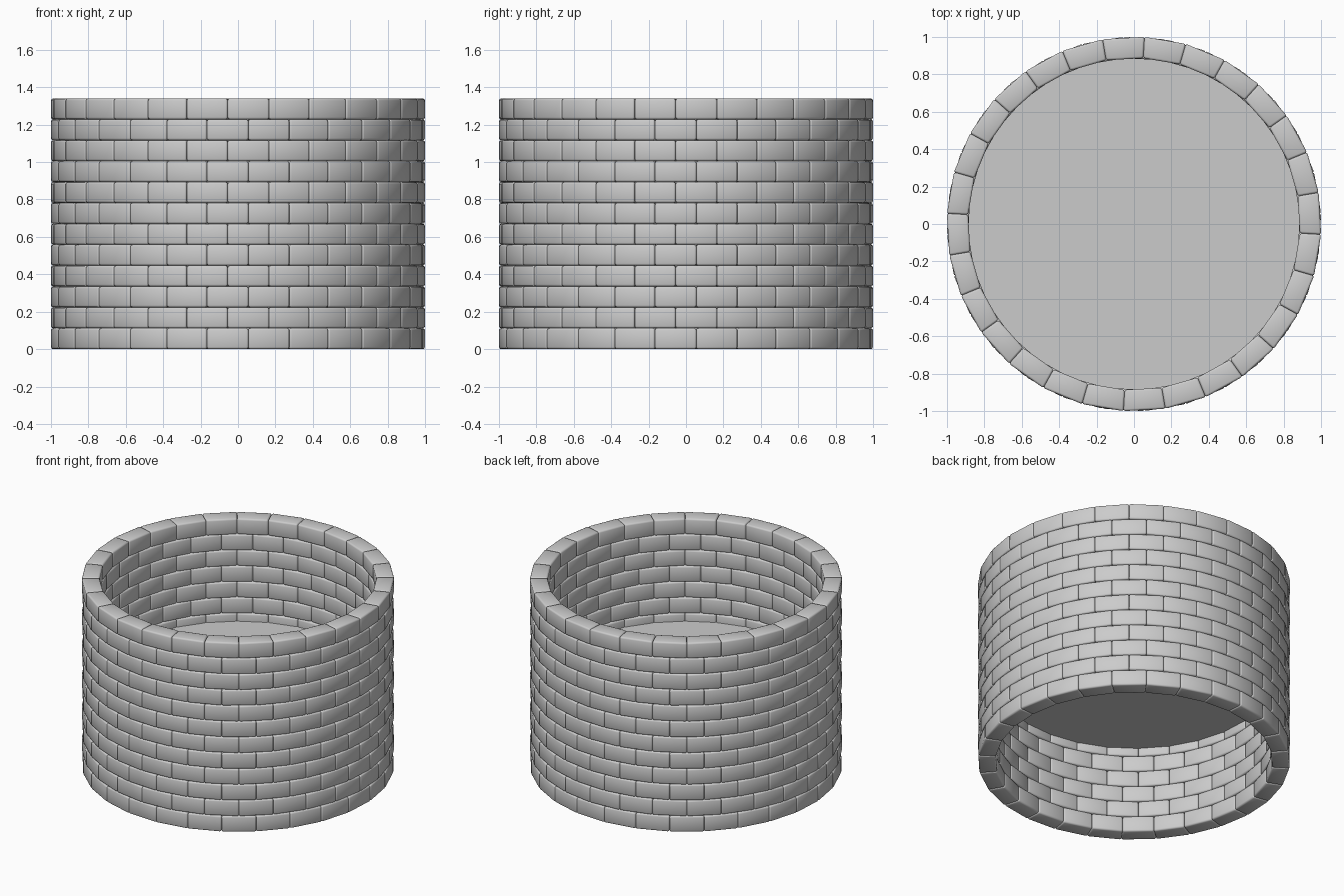
import bpy, bmesh, math

if "Cube" in bpy.data.objects:
    bpy.data.objects.remove(bpy.data.objects["Cube"])

ROWS, COUNT = 12, 28
R_OUT, R_IN, HEIGHT = 1.002, 0.888, 1.34
STEP = 2 * math.pi / COUNT
ROW_H = HEIGHT / ROWS


def finish(bm, name):
    mesh = bpy.data.meshes.new(name)
    bm.to_mesh(mesh)
    bm.free()
    obj = bpy.data.objects.new(name, mesh)
    bpy.context.collection.objects.link(obj)
    return obj


def add_brick(bm, a0, z0):
    # wedge-shaped block between two radial seams
    bm_verts = bmesh.ops.create_cube(bm, size=1)["verts"]
    for v in bm_verts:
        a = a0 + (v.co.x + 0.5) * STEP
        r = R_OUT if v.co.y > 0 else R_IN
        v.co = (r * math.cos(a), r * math.sin(a), z0 + (v.co.z + 0.5) * ROW_H)


# Stone wall: staggered courses of rounded bricks
bm = bmesh.new()
for row in range(ROWS):
    shift = STEP / 4 if row % 2 == 0 else -STEP / 4
    for i in range(COUNT):
        add_brick(bm, -math.pi / 2 + shift + i * STEP, row * ROW_H)
bmesh.ops.recalc_face_normals(bm, faces=bm.faces[:])
for f in bm.faces:
    f.smooth = True
wall = finish(bm, "brick_wall")
bevel = wall.modifiers.new("rounded_edges", 'BEVEL')
bevel.width = 0.011
bevel.segments = 2
bevel.limit_method = 'NONE'

# Water surface halfway down the well
bm = bmesh.new()
bmesh.ops.create_circle(bm, cap_ends=True, segments=56, radius=0.895)
water = finish(bm, "water_surface")
water.location.z = 0.615
